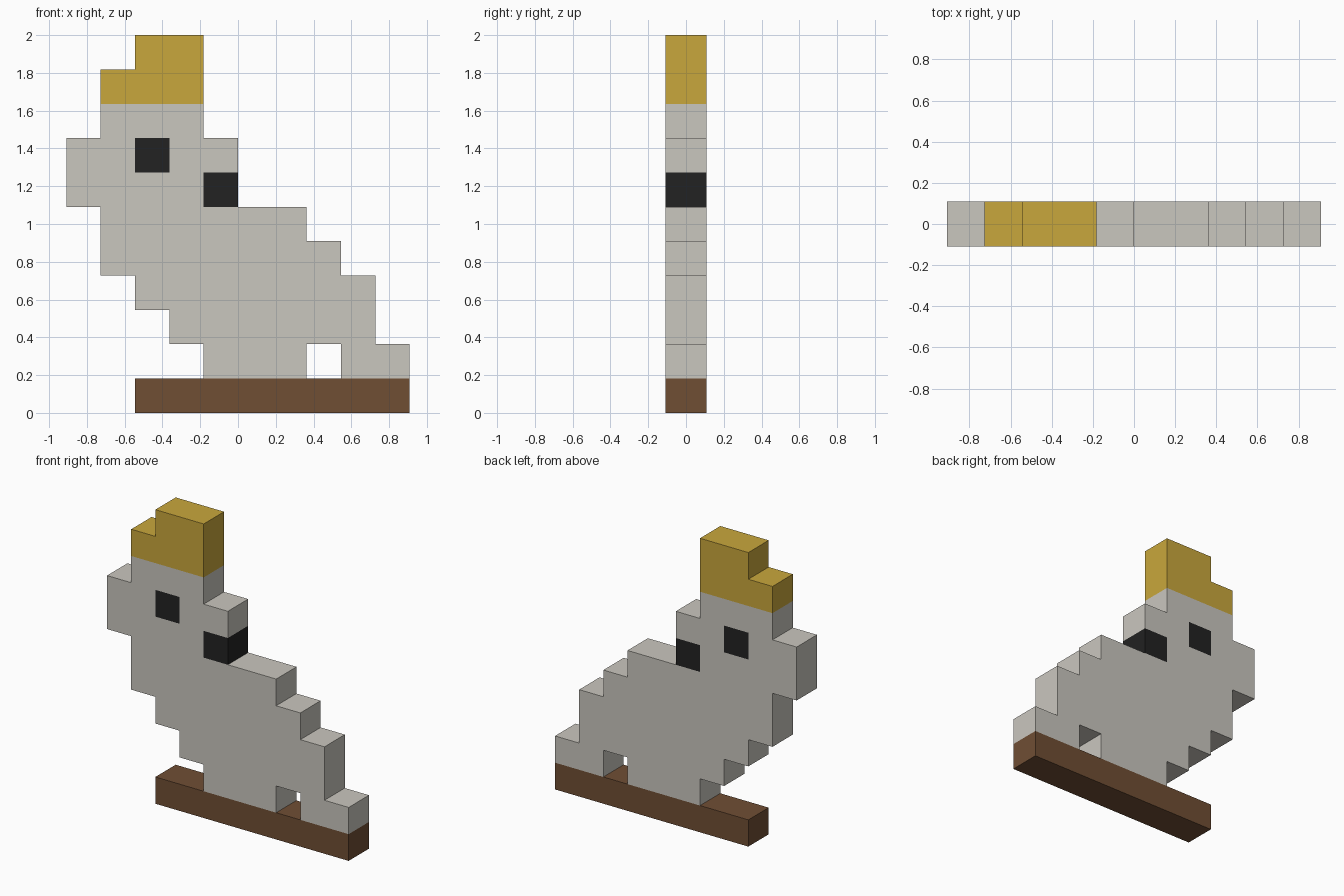
import bpy
import bmesh

if "Cube" in bpy.data.objects:
    bpy.data.objects.remove(bpy.data.objects["Cube"])

U = 2 / 11          # edge of one square block
HALF = 0.6 * U      # half the thickness of the model


def material(name, srgb):
    mat = bpy.data.materials.new(name)
    lin = [((c / 255 + 0.055) / 1.055) ** 2.4 for c in srgb]
    mat.diffuse_color = (*lin, 1)
    mat.use_nodes = True
    mat.node_tree.nodes["Principled BSDF"].inputs["Base Color"].default_value = mat.diffuse_color
    return mat


grey = material("pale_grey", (202, 199, 191))
gold = material("gold", (201, 167, 60))
black = material("black", (34, 34, 34))
brown = material("brown", (112, 78, 52))


def block_part(name, rows, mats):
    """Slab of square blocks; rows are (height, first column, end column)."""
    bm = bmesh.new()
    for z, x0, x1 in rows:
        for x in range(x0, x1):
            corners = ((x, z), (x + 1, z), (x + 1, z + 1), (x, z + 1))
            bm.faces.new([bm.verts.new((a * U, -HALF, b * U)) for a, b in corners])
    bmesh.ops.remove_doubles(bm, verts=bm.verts, dist=0.001)
    ext = bmesh.ops.extrude_face_region(bm, geom=bm.faces[:], use_keep_orig=True)
    moved = [g for g in ext["geom"] if isinstance(g, bmesh.types.BMVert)]
    bmesh.ops.translate(bm, verts=moved, vec=(0, 2 * HALF, 0))
    bmesh.ops.recalc_face_normals(bm, faces=bm.faces)
    mesh = bpy.data.meshes.new(name)
    bm.to_mesh(mesh)
    bm.free()
    for mat in mats:
        mesh.materials.append(mat)
    obj = bpy.data.objects.new(name, mesh)
    bpy.context.collection.objects.link(obj)
    return obj


# Perch
block_part("perch", [(0, -3, 5)], [brown])

# Body with foot, tail and head
body = block_part("body", [
    (1, -1, 2), (1, 3, 5), (2, -2, 4), (3, -3, 4), (4, -4, 3), (5, -4, 2),
    (6, -5, -1), (7, -5, 0), (8, -4, -1)], [grey, black])

# Eyes: the matching square on both flat sides
for face in body.data.polygons:
    c = face.center
    if abs(face.normal.y) > 0.9 and abs(c.x + 2.5 * U) < 0.01 and abs(c.z - 7.5 * U) < 0.01:
        face.material_index = 1

# Beak tip
block_part("beak", [(6, -1, 0)], [black])

# Crest
block_part("crest", [(9, -4, -1), (10, -3, -1)], [gold])
